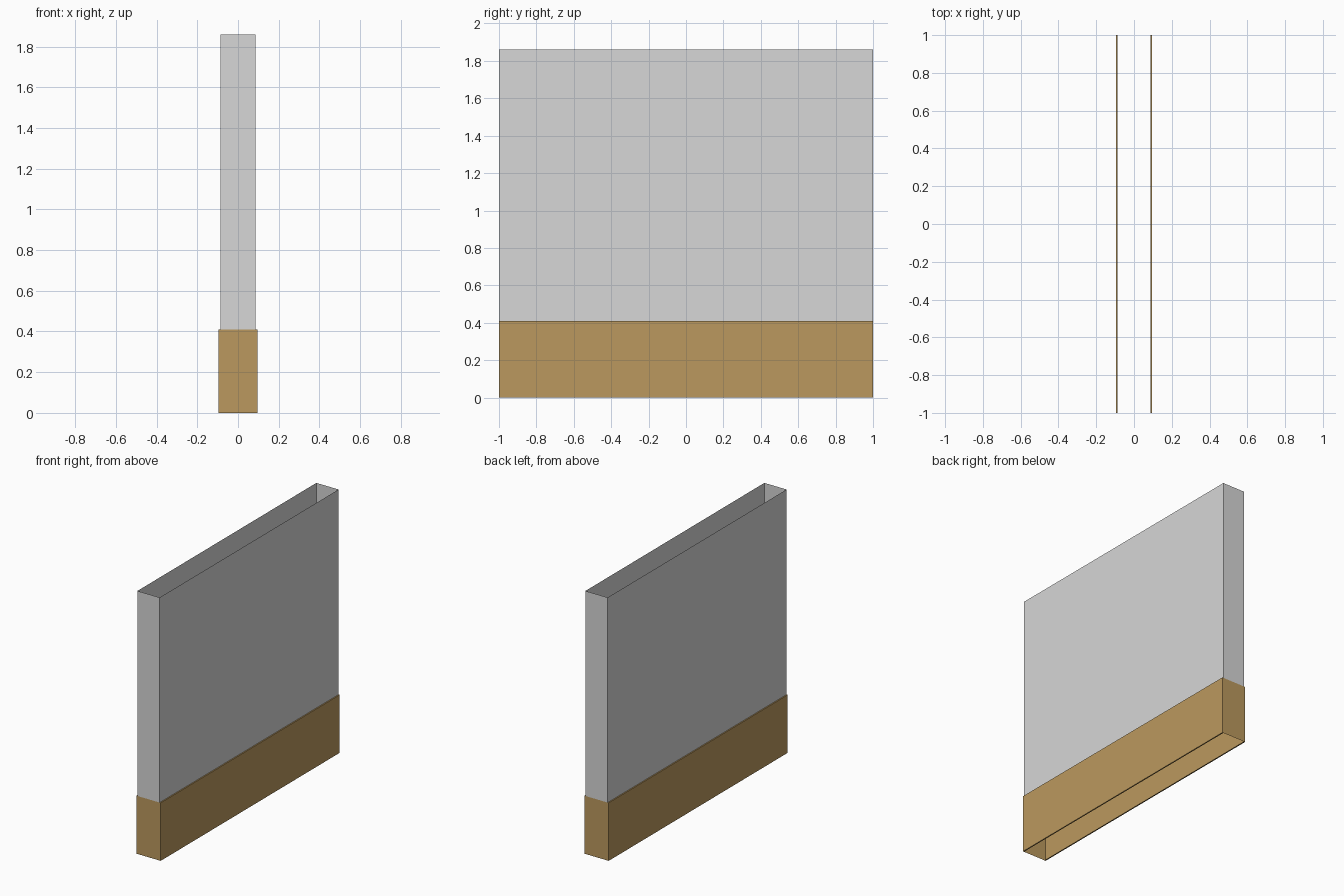
import bpy
import bmesh

if "Cube" in bpy.data.objects:
    bpy.data.objects.remove(bpy.data.objects["Cube"])

WALL_X, SKIRT_X, HALF_Y = 0.087, 0.0955, 1.0
SKIRT_Z, TOP_Z = 0.41, 1.86


def material(name, rgb):
    """Flat material from 0-255 sRGB values."""
    lin = [((c / 255 + 0.055) / 1.055) ** 2.4 for c in rgb]
    mat = bpy.data.materials.new(name)
    mat.diffuse_color = (*lin, 1.0)
    mat.use_nodes = True
    mat.node_tree.nodes["Principled BSDF"].inputs["Base Color"].default_value = mat.diffuse_color
    return mat


def build(name, mat, make):
    bm = bmesh.new()
    make(bm)
    mesh = bpy.data.meshes.new(name)
    bm.to_mesh(mesh)
    bm.free()
    mesh.materials.append(mat)
    obj = bpy.data.objects.new(name, mesh)
    bpy.context.collection.objects.link(obj)


def face(bm, pts):
    bm.faces.new([bm.verts.new(p) for p in pts])


def shell(bm, hx, z0, z1):
    """Four outward-facing sides, open above and below."""
    c = [(-hx, -HALF_Y), (hx, -HALF_Y), (hx, HALF_Y), (-hx, HALF_Y)]
    for i in range(4):
        a, b = c[i], c[(i + 1) % 4]
        face(bm, [(*a, z0), (*b, z0), (*b, z1), (*a, z1)])


def wall(bm):
    shell(bm, WALL_X, SKIRT_Z, TOP_Z)


def skirting(bm):
    shell(bm, SKIRT_X, 0, SKIRT_Z)
    # narrow ledges on both long sides, top and bottom
    for x0, x1 in ((WALL_X, SKIRT_X), (-SKIRT_X, -WALL_X)):
        ring = [(x0, -HALF_Y), (x1, -HALF_Y), (x1, HALF_Y), (x0, HALF_Y)]
        face(bm, [(*p, SKIRT_Z) for p in ring])
        face(bm, [(*p, 0) for p in reversed(ring)])


build("wall_panel", material("light grey", (215, 215, 215)), wall)
build("skirting_board", material("tan wood", (187, 153, 94)), skirting)
